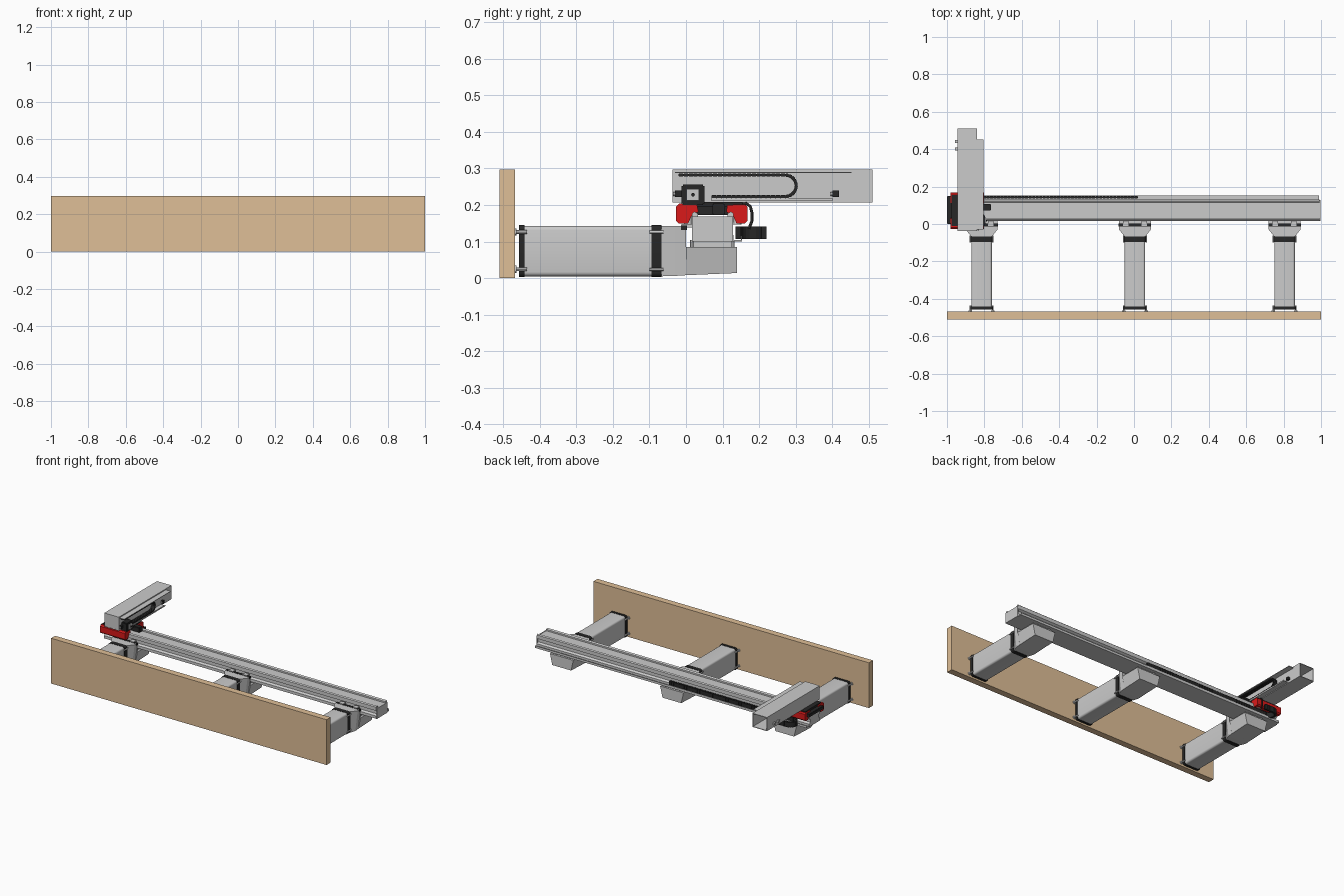
import bpy, bmesh
from math import pi, sin, cos, atan2
from mathutils import Matrix, Vector

if "Cube" in bpy.data.objects:
    bpy.data.objects.remove(bpy.data.objects["Cube"])


def material(name, rgb):
    m = bpy.data.materials.new(name)
    m.diffuse_color = (*rgb, 1)
    m.use_nodes = True
    m.node_tree.nodes["Principled BSDF"].inputs["Base Color"].default_value = m.diffuse_color
    return m


WOOD = material("wood", (0.74, 0.52, 0.31))
RED = material("red_paint", (0.7, 0.01, 0.01))
BLACK = material("black_plastic", (0.02, 0.02, 0.02))


def finish(name, bm, mat=None, smooth=False):
    bmesh.ops.recalc_face_normals(bm, faces=bm.faces)
    me = bpy.data.meshes.new(name)
    bm.to_mesh(me)
    bm.free()
    ob = bpy.data.objects.new(name, me)
    bpy.context.collection.objects.link(ob)
    if mat:
        me.materials.append(mat)
    if smooth:
        bpy.context.view_layer.objects.active = ob
        ob.select_set(True)
        bpy.ops.object.shade_smooth_by_angle()
        ob.select_set(False)
    return ob


def box(name, x, y, z, mat=None, bevel=0):
    bm = bmesh.new()
    c = [(a[0] + a[1]) / 2 for a in (x, y, z)]
    s = [a[1] - a[0] for a in (x, y, z)]
    bmesh.ops.create_cube(bm, size=1, matrix=Matrix.Translation(c) @ Matrix.Diagonal((*s, 1)))
    if bevel:
        bmesh.ops.bevel(bm, geom=bm.edges[:], offset=bevel, segments=2, affect='EDGES')
    return finish(name, bm, mat)


def loft(name, rings, mat=None, closed=False, smooth=False):
    bm = bmesh.new()
    vs = [[bm.verts.new(p) for p in r] for r in rings]
    n = len(vs[0])
    pairs = list(zip(vs, vs[1:])) + ([(vs[-1], vs[0])] if closed else [])
    for a, b in pairs:
        for i in range(n):
            j = (i + 1) % n
            bm.faces.new((a[i], a[j], b[j], b[i]))
    if not closed:
        bm.faces.new(vs[0])
        bm.faces.new(vs[-1])
    return finish(name, bm, mat, smooth)


def rounded(cx, cz, hw, hh, r, y):
    pts = []
    for k, (sx, sz) in enumerate(((1, 1), (-1, 1), (-1, -1), (1, -1))):
        for s in range(5):
            a = k * pi / 2 + s * pi / 8
            pts.append((cx + sx * (hw - r) + r * cos(a), y, cz + sz * (hh - r) + r * sin(a)))
    return pts


def rod(name, p, q, r, mat=None, sides=12):
    p, q = Vector(p), Vector(q)
    bm = bmesh.new()
    m = Matrix.Translation((p + q) / 2) @ (q - p).to_track_quat('Z', 'Y').to_matrix().to_4x4()
    bmesh.ops.create_cone(bm, cap_ends=True, segments=sides, radius1=r, radius2=r,
                          depth=(q - p).length, matrix=m)
    return finish(name, bm, mat, True)


def chain(name, path, axis, width, thick):
    # row of link blocks along a path; axis is the direction of the link width
    bm = bmesh.new()
    axis = Vector(axis)
    for p, q in zip(path, path[1:]):
        p, q = Vector(p), Vector(q)
        t = (q - p).normalized()
        n = t.cross(axis)
        L = (q - p).length
        for w, th, ln in ((width, thick, L * 0.8), (width * 0.85, thick * 0.75, L * 1.1)):
            m = Matrix((t * ln, axis * w, n * th)).transposed().to_4x4()
            m.translation = (p + q) / 2
            bmesh.ops.create_cube(bm, size=1, matrix=m)
    return finish(name, bm, BLACK)


def run(a, b, n):
    return [a + (b - a) * i / n for i in range(n + 1)]


# wooden wall board
box("wall_board", (-1, 1), (-0.51, -0.468), (0, 0.297), WOOD)

# three support arms with flanges, bolts and flared rail brackets
for i, cx in enumerate((-0.815, 0.005, 0.805)):
    n = f"_{i + 1}"
    loft("support_arm" + n, [rounded(cx, 0.074, 0.055, 0.069, 0.012, y) for y in (-0.445, -0.09)], smooth=True)
    for name, ya, yb, hw in (("wall_flange", -0.457, -0.441, 0.06), ("bracket_flange", -0.095, -0.067, 0.058)):
        loft(name + n, [rounded(cx, 0.074, hw, 0.071, 0.013, y) for y in (ya, yb)], BLACK, smooth=True)
    for sx in (-1, 1):
        for z in (0.024, 0.126):
            rod("wall_bolt" + n, (cx + sx * 0.06, -0.47, z), (cx + sx * 0.06, -0.435, z), 0.005)
            rod("wall_bolt_washer" + n, (cx + sx * 0.06, -0.47, z), (cx + sx * 0.06, -0.463, z), 0.01)
            rod("flange_bolt" + n, (cx + sx * 0.06, -0.1, z), (cx + sx * 0.06, -0.062, z), 0.004)
    sections = ((-0.067, 0.055, 0.055, 0.005, 0.143), (-0.03, 0.085, 0.068, 0.006, 0.143),
                (0, 0.085, 0.068, 0.008, 0.143), (0.0005, 0.085, 0.068, 0.008, 0.085),
                (0.14, 0.085, 0.068, 0.014, 0.085))
    loft("rail_bracket" + n, [[(cx - wb, y, z0), (cx + wb, y, z0), (cx + wt, y, z1), (cx - wt, y, z1)]
                              for y, wt, wb, z0, z1 in sections])
    box("bracket_edge" + n, (cx - 0.087, cx + 0.087), (-0.014, 0.003), (0.132, 0.1445), BLACK)
    box("rail_pad" + n, (cx - 0.07, cx + 0.07), (0.02, 0.125), (0.084, 0.101))
    for sx in (-1, 1):
        box("rail_clip" + n, (cx + sx * 0.05 - 0.015, cx + sx * 0.05 + 0.015), (-0.012, 0.018), (0.138, 0.148))
        for y in (0.016, 0.128):
            rod("rail_bolt" + n, (cx + sx * 0.05, y, 0.076), (cx + sx * 0.05, y, 0.104), 0.005)

# long travel rail: grooved half profile, mirrored about its middle
half = ((0.057, 0.1), (0.057, 0.118), (0.043, 0.126), (0.043, 0.144), (0.057, 0.152),
        (0.057, 0.176), (0.05, 0.182), (0.04, 0.176), (0.04, 0.166))
prof = [(0.073 + y, z) for y, z in half] + [(0.073 - y, z) for y, z in reversed(half)]
loft("travel_rail", [[(x, y, z) for y, z in prof] for x in (-0.985, 0.992)])
box("rail_end_plate", (0.992, 0.997), (0.017, 0.129), (0.1, 0.168))

# cable tray and its chain behind the rail
box("cable_tray_floor", (-0.98, 0.99), (0.126, 0.152), (0.1, 0.104))
box("cable_tray_lip", (-0.98, 0.99), (0.15, 0.1525), (0.1, 0.115))
path = [(x, 0.143, 0.124) for x in run(0.02, -0.885, 48)]
path += [(-0.885 - 0.035 * sin(a), 0.178 - 0.035 * cos(a), 0.124) for a in run(0, pi, 9)[1:]]
path += [(x, 0.213, 0.124) for x in run(-0.885, -0.82, 4)[1:]]
chain("rail_cable_chain", path, (0, 0, 1), 0.034, 0.014)

# red carriage cheeks on both sides of the rail
for side, pts in (("front", ((-0.027, 0.157), (-0.02, 0.15), (0.006, 0.15), (0.014, 0.168), (0.034, 0.182),
                             (0.03, 0.2), (-0.018, 0.204), (-0.027, 0.196))),
                  ("back", ((0.168, 0.157), (0.161, 0.15), (0.138, 0.15), (0.13, 0.168), (0.11, 0.182),
                            (0.113, 0.2), (0.16, 0.202), (0.168, 0.196)))):
    loft(f"carriage_{side}_cheek", [[(x, y, z) for y, z in pts] for x in (-0.982, -0.803)], RED)
    y = 0.006 if side == "front" else 0.14
    for x in (-0.95, -0.835):
        rod(f"carriage_{side}_roller", (x, y, 0.146), (x, y, 0.188), 0.012)
box("carriage_plate", (-0.975, -0.81), (-0.01, 0.155), (0.195, 0.208), BLACK)
box("carriage_end_housing", (-1.0, -0.955), (0.0, 0.15), (0.172, 0.194), BLACK, 0.003)
box("carriage_side_housing", (-0.83, -0.765), (0.072, 0.106), (0.172, 0.205), BLACK, 0.003)

# bent cable guide from the carriage to the rail chain
guide = [(0.14, 0.2), (0.165, 0.204), (0.176, 0.196), (0.18, 0.18), (0.18, 0.155), (0.172, 0.135)]
cu = bpy.data.curves.new("cable_guide", 'CURVE')
cu.dimensions = '3D'
cu.bevel_depth = 0.004
cu.use_fill_caps = True
sp = cu.splines.new('POLY')
sp.points.add(len(guide) - 1)
for pt, (y, z) in zip(sp.points, guide):
    pt.co = (-0.83, y, z, 1)
cu.materials.append(BLACK)
bpy.context.collection.objects.link(bpy.data.objects.new("cable_guide", cu))


# hollow cross beam, open at the far end
def rect(d, y):
    return [(-0.945 + d, y, 0.207 + d), (-0.84 - d, y, 0.207 + d), (-0.84 - d, y, 0.297 - d), (-0.945 + d, y, 0.297 - d)]


loft("cross_beam", [rect(0, -0.037), rect(0, 0.51), rect(0.004, 0.51), rect(0.004, -0.037)], closed=True)
box("beam_end_cap", (-0.942, -0.843), (-0.036, -0.03), (0.21, 0.294))

# beam cable cover, lower tray and looped chain
box("chain_cover", (-0.841, -0.805), (-0.03, 0.452), (0.287, 0.2905))
box("chain_tray", (-0.841, -0.808), (0.07, 0.4), (0.211, 0.215))
box("chain_tray_lip", (-0.81, -0.808), (0.07, 0.4), (0.211, 0.219))
path = [(-0.824, y, 0.223) for y in run(0.07, 0.272, 15)]
path += [(-0.824, 0.272 + 0.0295 * sin(a), 0.2525 - 0.0295 * cos(a)) for a in run(0, pi, 10)[1:]]
path += [(-0.824, y, 0.282) for y in run(0.272, -0.02, 22)[1:]]
chain("beam_cable_chain", path, (1, 0, 0), 0.026, 0.009)

# drive motor beside the beam
box("motor_body", (-0.84, -0.797), (-0.012, 0.05), (0.2, 0.256), BLACK, 0.004)
box("motor_face", (-0.798, -0.792), (0.002, 0.036), (0.212, 0.244))
rod("motor_shaft", (-0.795, 0.019, 0.228), (-0.786, 0.019, 0.228), 0.005, BLACK)

# stop clamps on both sides of the beam
for y in (0.41, -0.02):
    box("stop_block", (-0.841, -0.825), (y - 0.01, y + 0.008), (0.222, 0.239), BLACK)
    rod("stop_pin", (-0.833, y, 0.23), (-0.833, y - 0.015, 0.23), 0.005)
for y in (0.4, 0.44):
    box("outer_clip", (-0.957, -0.944), (y - 0.008, y + 0.008), (0.225, 0.24))
